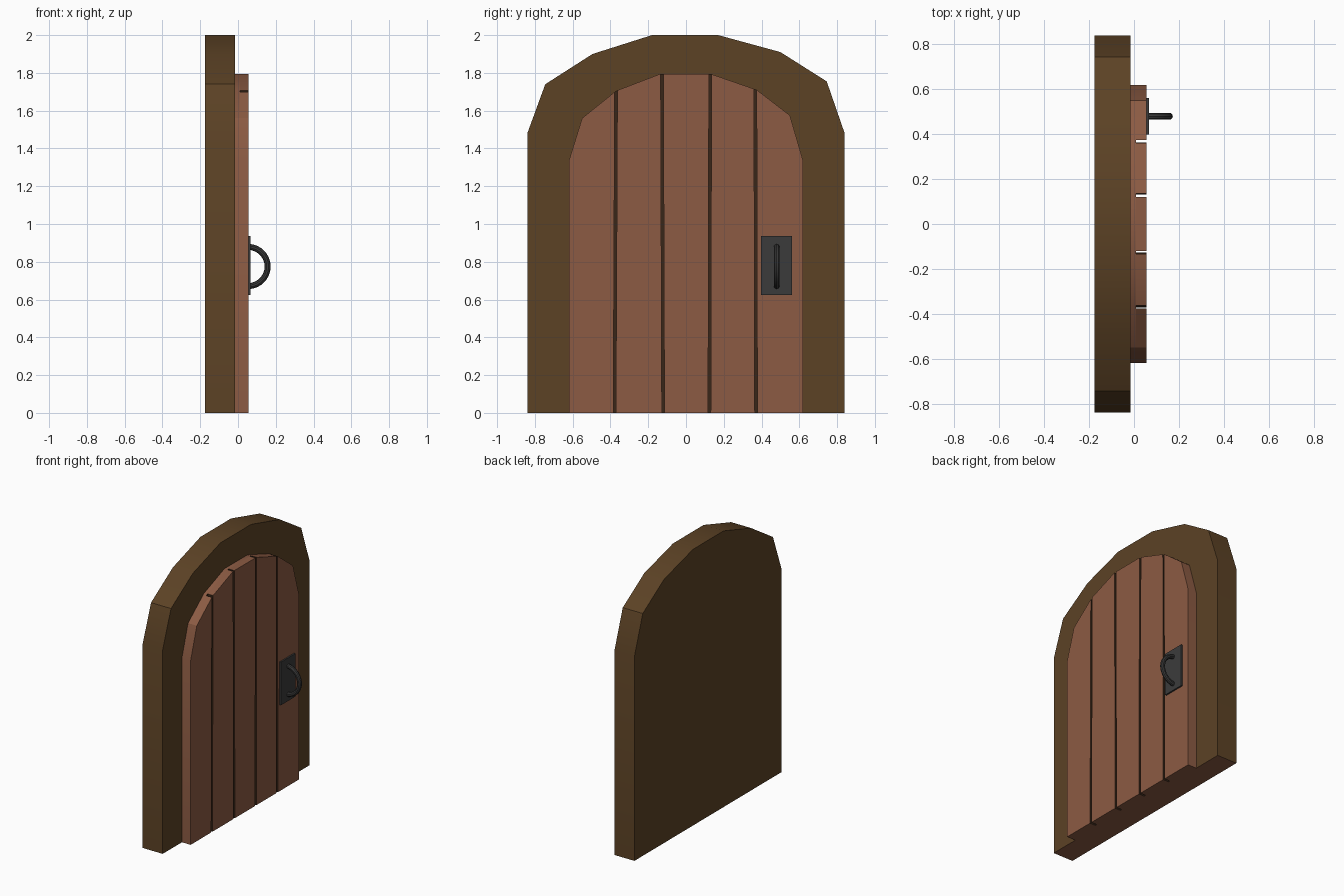
import bpy, bmesh, math
from mathutils import Vector

if "Cube" in bpy.data.objects:
    bpy.data.objects.remove(bpy.data.objects["Cube"])


def material(name, hex_rgb):
    def lin(c):
        c /= 255
        return c / 12.92 if c <= 0.04045 else ((c + 0.055) / 1.055) ** 2.4
    m = bpy.data.materials.new(name)
    m.diffuse_color = (*[lin(c) for c in hex_rgb], 1)
    m.use_nodes = True
    m.node_tree.nodes["Principled BSDF"].inputs["Base Color"].default_value = m.diffuse_color
    return m


FRAME = material("dark_brown_wood", (0x5C, 0x42, 0x25))
DOOR = material("red_brown_wood", (0x8C, 0x5B, 0x43))
GROOVE = material("groove_shadow_brown", (0x38, 0x26, 0x18))
METAL = material("dark_iron", (0x3B, 0x3B, 0x3B))


def finish(bm, name, mats, smooth=True):
    bmesh.ops.recalc_face_normals(bm, faces=bm.faces[:])
    me = bpy.data.meshes.new(name)
    bm.to_mesh(me)
    bm.free()
    ob = bpy.data.objects.new(name, me)
    bpy.context.collection.objects.link(ob)
    for m in mats:
        me.materials.append(m)
    if smooth:
        bpy.ops.object.select_all(action='DESELECT')
        ob.select_set(True)
        bpy.context.view_layer.objects.active = ob
        bpy.ops.object.shade_smooth_by_angle(angle=math.radians(30))
    return ob


def slab(profile, x0, x1):
    """Extrude a (y, z) outline from x0 to x1."""
    bm = bmesh.new()
    face = bm.faces.new([bm.verts.new((x0, y, z)) for y, z in profile])
    ext = bmesh.ops.extrude_face_region(bm, geom=[face], use_keep_orig=True)
    for v in ext["geom"]:
        if isinstance(v, bmesh.types.BMVert):
            v.co.x = x1
    bmesh.ops.recalc_face_normals(bm, faces=bm.faces[:])
    return bm


def cut(bm, co, no):
    """Remove what lies on the +no side of a plane and cap the opening."""
    r = bmesh.ops.bisect_plane(bm, geom=bm.verts[:] + bm.edges[:] + bm.faces[:],
                               plane_co=co, plane_no=no, clear_outer=True)
    edges = [e for e in r["geom_cut"] if isinstance(e, bmesh.types.BMEdge)]
    bmesh.ops.holes_fill(bm, edges=edges, sides=0)


frame_outline = [(-0.84, 0), (-0.84, 1.48), (-0.745, 1.74), (-0.495, 1.90), (-0.18, 2.0),
                 (0.17, 2.0), (0.50, 1.91), (0.745, 1.755), (0.84, 1.48), (0.84, 0)]
door_outline = [(-0.62, 0), (-0.62, 1.335), (-0.55, 1.56), (-0.37, 1.705), (-0.135, 1.795),
                (0.13, 1.795), (0.375, 1.71), (0.55, 1.575), (0.62, 1.335), (0.62, 0)]

# Arched frame slab, underside in the door colour
bm = slab(frame_outline, -0.175, -0.015)
for f in bm.faces:
    f.material_index = 1 if f.normal.z < -0.9 else 0
finish(bm, "arched_frame", [FRAME, DOOR])

# Backing board, its front is the floor of the grooves
bm = slab(door_outline, -0.015, 0.01)
for f in bm.faces:
    f.material_index = 1 if f.normal.x > 0.9 else 0
finish(bm, "door_backing", [DOOR, GROOVE])

# Planks: door outline split at slightly leaning grooves (y at bottom, y at top)
grooves = [(-0.378, -0.37), (-0.121, -0.127), (0.124, 0.128), (0.371, 0.367)]
HALF = 0.007
for i in range(5):
    bm = slab(door_outline, 0.01, 0.055)
    for j, side in ((i - 1, -1), (i, 1)):
        if 0 <= j < 4:
            y0, y1 = grooves[j]
            no = Vector((0, 1.75, y0 - y1)).normalized() * side
            cut(bm, (0, y0 - side * HALF, 0), no)
    bmesh.ops.recalc_face_normals(bm, faces=bm.faces[:])
    for f in bm.faces:
        inner = abs(f.calc_center_median().y) < 0.5
        f.material_index = 1 if abs(f.normal.y) > 0.99 and inner else 0
    back = [f for f in bm.faces if f.normal.x < -0.9]
    finish_faces = bmesh.ops.delete(bm, geom=back, context='FACES_ONLY')
    finish(bm, f"plank_{i + 1}", [DOOR, GROOVE])

# Handle plate
plate = [(0.398, 0.625), (0.398, 0.937), (0.562, 0.937), (0.562, 0.625)]
finish(slab(plate, 0.055, 0.066), "handle_plate", [METAL])

# Half-ring pull handle: round tube swept along a half circle
SEG, SIDES, R, TUBE = 14, 10, 0.104, 0.016
bm = bmesh.new()
rings = []
for s in range(SEG + 1):
    a = -math.pi / 2 + math.pi * s / SEG
    ring = []
    for k in range(SIDES):
        t = 2 * math.pi * k / SIDES
        r = R + TUBE * math.cos(t)
        ring.append(bm.verts.new((0.053 + r * math.cos(a), 0.48 + TUBE * math.sin(t),
                                  0.775 + r * math.sin(a))))
    rings.append(ring)
for a, b in zip(rings, rings[1:]):
    for k in range(SIDES):
        n = (k + 1) % SIDES
        bm.faces.new((a[k], a[n], b[n], b[k]))
bm.faces.new(rings[0])
bm.faces.new(rings[-1])
finish(bm, "pull_handle", [METAL])
